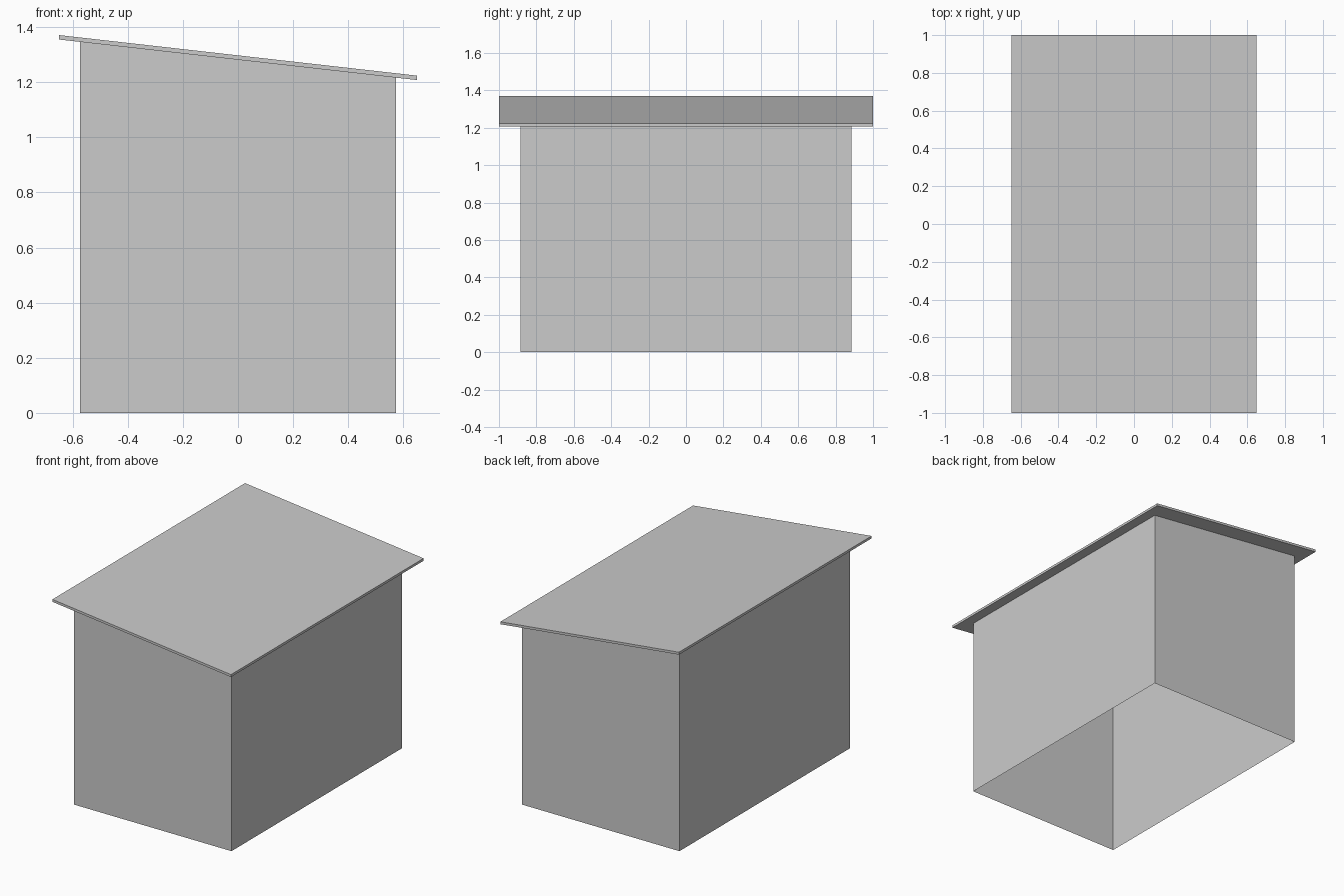
import bpy
import bmesh

cube = bpy.data.objects.get("Cube")
if cube:
    bpy.data.objects.remove(cube, do_unlink=True)

HALF_X, HALF_Y = 0.573, 0.886       # wall footprint
ROOF_X, ROOF_Y = 0.649, 1.0         # roof overhang
ROOF_HIGH, ROOF_LOW, THICK = 1.355, 1.208, 0.016

grey = bpy.data.materials.new("plain_grey")
grey.use_nodes = True
grey.diffuse_color = (0.6, 0.6, 0.6, 1)
grey.node_tree.nodes["Principled BSDF"].inputs["Base Color"].default_value = (0.6, 0.6, 0.6, 1)


def roof_underside(x):
    """Height of the sloping roof underside at x."""
    return ROOF_HIGH + (ROOF_LOW - ROOF_HIGH) * (x + ROOF_X) / (2 * ROOF_X)


def box(name, half_x, half_y, bottom, top, open_ends=False):
    """Box whose bottom and top heights are functions of x."""
    bm = bmesh.new()
    bmesh.ops.create_cube(bm, size=2)
    if open_ends:
        ends = [f for f in bm.faces if abs(f.normal.z) > 0.5]
        bmesh.ops.delete(bm, geom=ends, context='FACES_ONLY')
    for v in bm.verts:
        v.co.x *= half_x
        v.co.y *= half_y
        v.co.z = top(v.co.x) if v.co.z > 0 else bottom(v.co.x)
    mesh = bpy.data.meshes.new(name)
    bm.to_mesh(mesh)
    bm.free()
    mesh.materials.append(grey)
    obj = bpy.data.objects.new(name, mesh)
    bpy.context.collection.objects.link(obj)
    return obj


# Thin sheet walls, open at the floor and closed above by the roof
box("walls", HALF_X, HALF_Y, lambda x: 0.0, roof_underside, open_ends=True)

# Overhanging single-slope roof slab
box("roof", ROOF_X, ROOF_Y, roof_underside, lambda x: roof_underside(x) + THICK)
